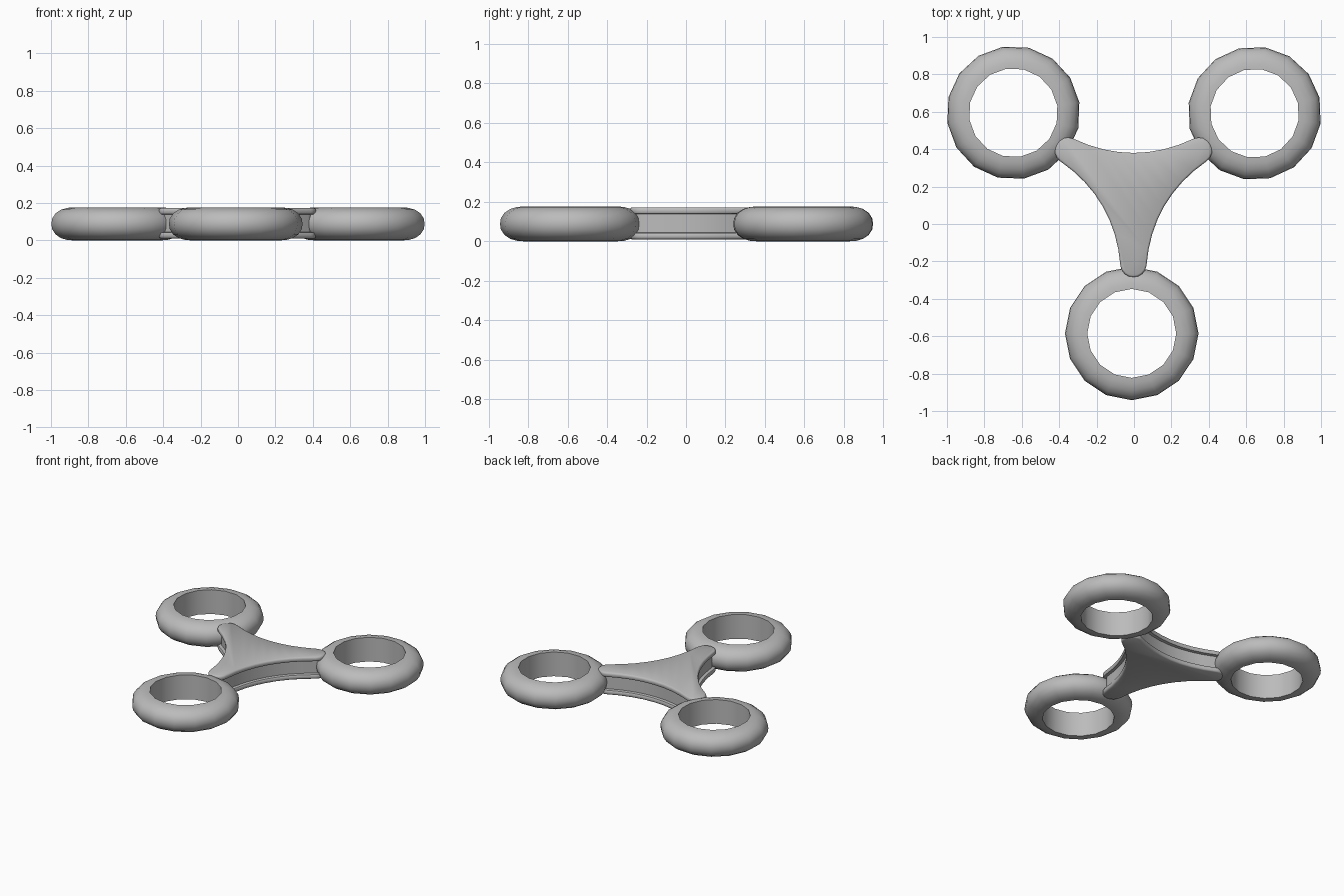
import bpy, bmesh
from math import radians, cos, sin, pi

cube = bpy.data.objects.get("Cube")
if cube:
    bpy.data.objects.remove(cube)

# Single grey finish
grey = bpy.data.materials.new("plain grey")
grey.use_nodes = True
colour = (0.5, 0.5, 0.5, 1)
grey.diffuse_color = colour
grey.node_tree.nodes["Principled BSDF"].inputs["Base Color"].default_value = colour


def loft(name, loops, closed, location):
    """Skin matching loops with quads; cap the ends unless the loft closes on itself."""
    bm = bmesh.new()
    rows = [[bm.verts.new(p) for p in loop] for loop in loops]
    n = len(rows[0])
    pairs = list(zip(rows, rows[1:]))
    if closed:
        pairs.append((rows[-1], rows[0]))
    for a, b in pairs:
        for i in range(n):
            j = (i + 1) % n
            bm.faces.new((a[i], a[j], b[j], b[i]))
    if not closed:
        bm.faces.new(rows[0][::-1])
        bm.faces.new(rows[-1])
    bmesh.ops.recalc_face_normals(bm, faces=bm.faces)
    mesh = bpy.data.meshes.new(name)
    bm.to_mesh(mesh)
    bm.free()
    mesh.materials.append(grey)
    obj = bpy.data.objects.new(name, mesh)
    obj.location = location
    bpy.context.collection.objects.link(obj)
    bpy.ops.object.select_all(action='DESELECT')
    obj.select_set(True)
    bpy.context.view_layer.objects.active = obj
    bpy.ops.object.shade_smooth_by_angle(angle=radians(40))
    return obj


# Rings: straight bore, bulging outside
HEIGHT = 0.176
half = [(0.238, 0), (0.27, 0.002), (0.305, 0.012), (0.335, 0.032), (0.353, 0.06)]
profile = half + [(0.357, HEIGHT / 2)] + [(r, HEIGHT - z) for r, z in reversed(half)]


def ring(name, x, y, phase, sides=16):
    angles = [radians(phase) + 2 * pi * i / sides for i in range(sides)]
    loops = [[(r * cos(a), r * sin(a), z) for a in angles] for r, z in profile]
    loft(name, loops, True, (x, y, 0))


ring("front_ring", -0.012, -0.585, 0)
ring("left_ring", 0.645, 0.592, 13.5)
ring("right_ring", -0.645, 0.595, 9)


# Hub: three round tips joined by concave flanks
def hub_outline(inset, z, reach=0.405, tip=0.07, waist=0.19, steps=8):
    tip, waist = tip - inset, waist - inset
    points = []
    for arm in (30, 150, 270):
        cx, cy = reach * cos(radians(arm)), reach * sin(radians(arm))
        for i in range(steps + 1):
            a = radians(arm - 83 + 166 * i / steps)
            points.append((cx + tip * cos(a), cy + tip * sin(a), z))
        # Parabolic flank, in a frame facing outwards between two arms
        out = radians(arm + 60)
        nx, ny = cos(out), sin(out)
        px, py, _ = points[-1]
        far, side = px * nx + py * ny, px * ny - py * nx
        for i in range(1, steps):
            t = 1 - 2 * i / steps
            d, s = waist + (far - waist) * t * t, side * t
            points.append((d * nx + s * ny, d * ny - s * nx, z))
    return points


# Two rounded plates with a recessed wall between them
layers = [(0.010, 0.010), (0.003, 0.014), (0, 0.022), (0, 0.036), (0.004, 0.042),
          (0.025, 0.044)]
layers += [(i, 0.182 - z) for i, z in reversed(layers)]
loft("hub", [hub_outline(i, z) for i, z in layers], False, (-0.003, 0.19, 0))
